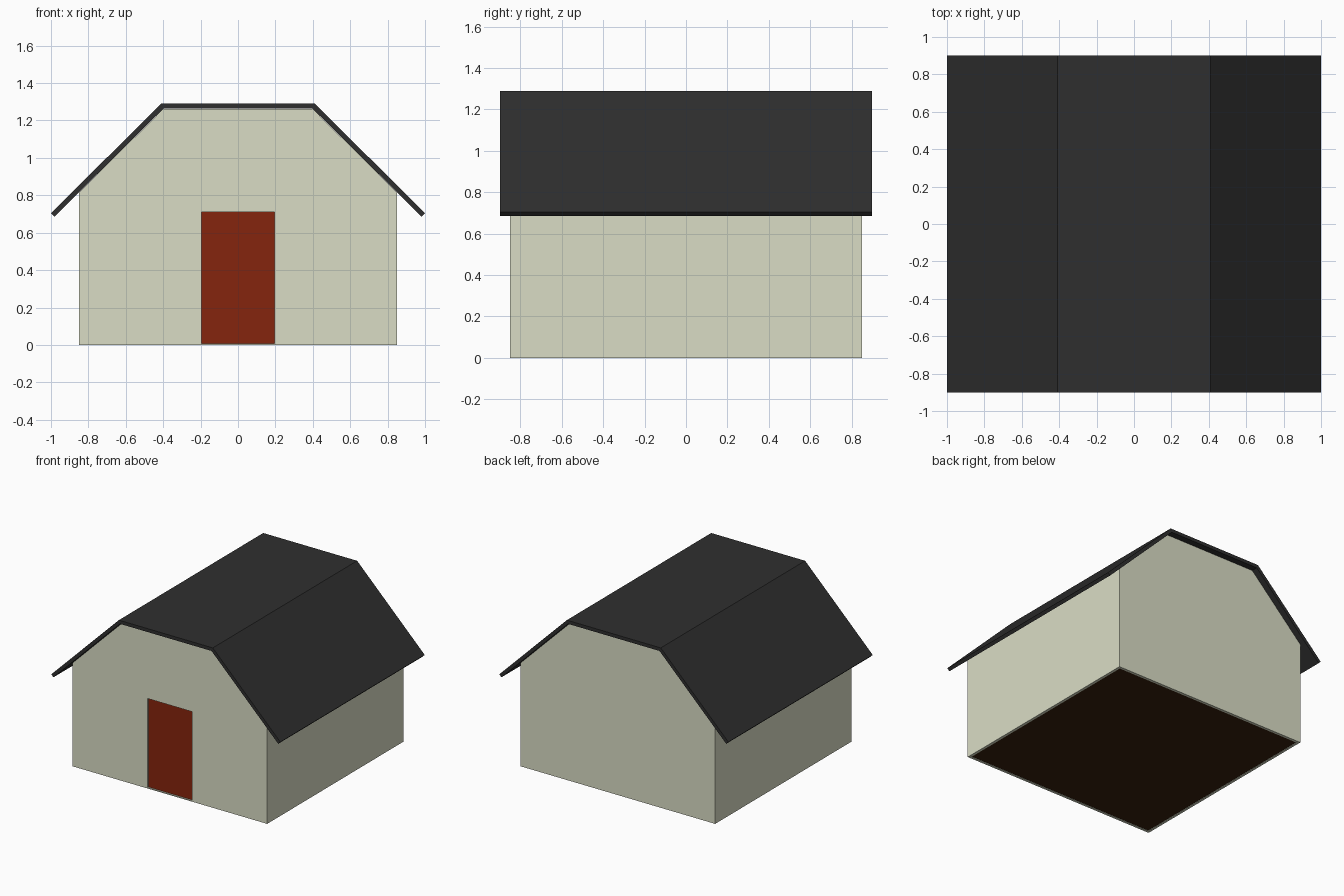
import bpy
import bmesh

if "Cube" in bpy.data.objects:
    bpy.data.objects.remove(bpy.data.objects["Cube"])


def material(name, rgb):
    mat = bpy.data.materials.new(name)
    mat.diffuse_color = (*rgb, 1)
    mat.use_nodes = True
    mat.node_tree.nodes["Principled BSDF"].inputs["Base Color"].default_value = mat.diffuse_color
    return mat


def prism(name, profile, y0, y1, mat=None):
    """Extrude an (x, z) outline along y."""
    bm = bmesh.new()
    face = bm.faces.new([bm.verts.new((x, y0, z)) for x, z in profile])
    ext = bmesh.ops.extrude_face_region(bm, geom=[face])
    verts = [v for v in ext["geom"] if isinstance(v, bmesh.types.BMVert)]
    bmesh.ops.translate(bm, vec=(0, y1 - y0, 0), verts=verts)
    bmesh.ops.recalc_face_normals(bm, faces=bm.faces)
    mesh = bpy.data.meshes.new(name)
    bm.to_mesh(mesh)
    bm.free()
    ob = bpy.data.objects.new(name, mesh)
    bpy.context.collection.objects.link(ob)
    if mat:
        mesh.materials.append(mat)
    return ob


def mirrored(half):
    """Complete a right-hand outline with its left-hand mirror."""
    return half + [(-x, z) for x, z in reversed(half)]


def box(x, z0, z1):
    return mirrored([(x, z0), (x, z1)])


def cut(target, cutter):
    mod = target.modifiers.new(cutter.name, 'BOOLEAN')
    mod.operation = 'DIFFERENCE'
    mod.solver = 'EXACT'
    mod.object = cutter
    cutter.hide_render = True
    cutter.hide_set(True)


cream = material("cream_wall", (0.70, 0.72, 0.56))
charcoal = material("charcoal_roof", (0.028, 0.028, 0.028))
red = material("red_door", (0.235, 0.018, 0.004))
brown = material("brown_floor", (0.04, 0.014, 0.004))

# Hollow walls with gable ends and a door opening
walls = prism("walls", mirrored([(0.85, 0), (0.85, 0.815), (0.399, 1.262)]),
              -0.85, 0.85, cream)
cut(walls, prism("room_cutter",
                 mirrored([(0.83, -0.1), (0.83, 0.807), (0.391, 1.242)]),
                 -0.83, 0.83))
cut(walls, prism("door_cutter", box(0.195, 0.008, 0.71), -0.9, -0.8))

# Door set slightly back in its opening
prism("door", box(0.195, 0.008, 0.71), -0.84, -0.825, red)

# Floor inside the walls
prism("floor", box(0.83, 0.003, 0.02), -0.83, 0.83, brown)

# Roof sheet: flat top with sloping overhanging sides
outer = [(1.0, 0.705), (0.41, 1.29)]
inner = [(0.399, 1.263), (0.981, 0.686)]
prism("roof", mirrored(outer) + [(-x, z) for x, z in reversed(inner)] + inner,
      -0.9, 0.9, charcoal)
